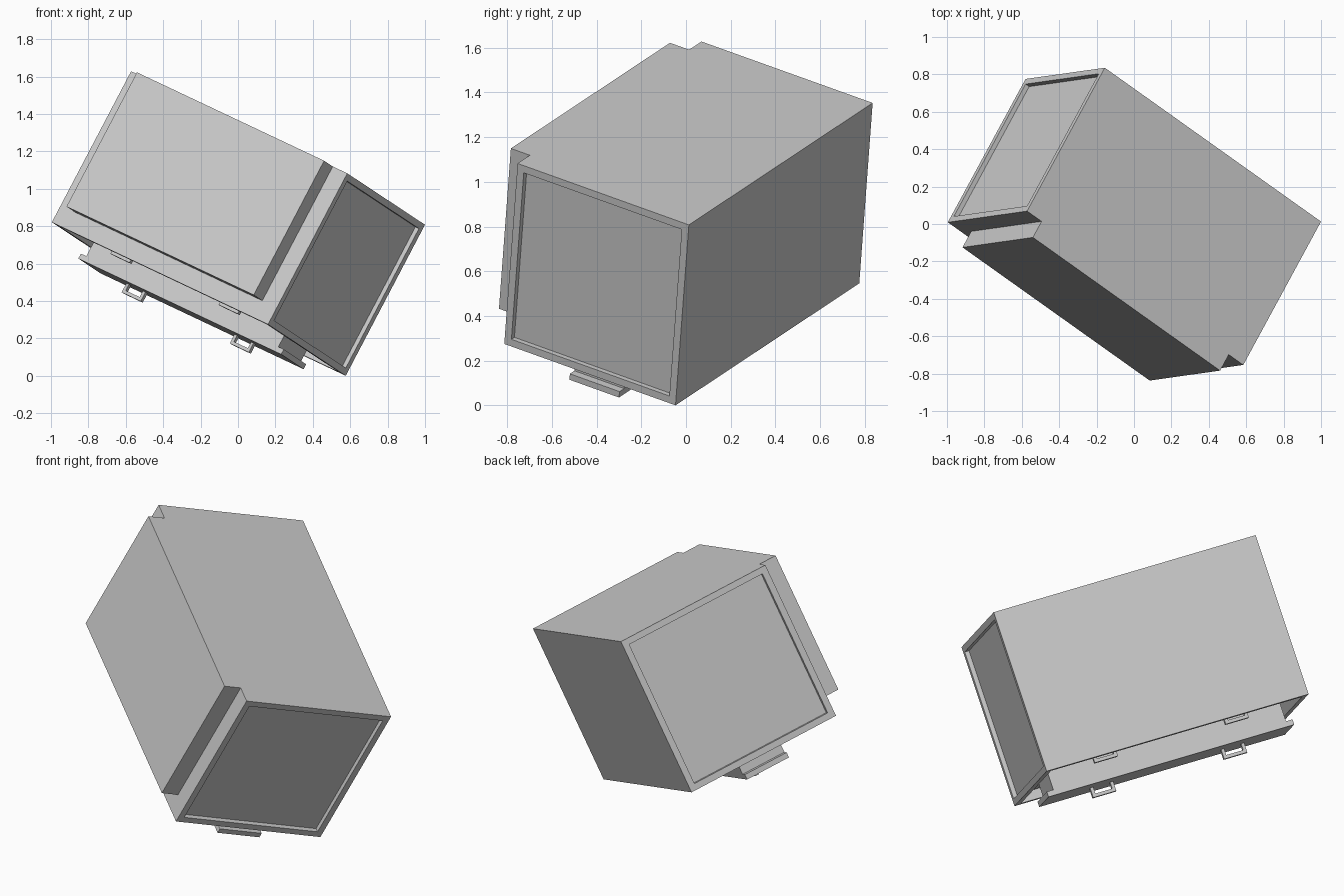
import bpy, bmesh
from mathutils import Matrix, Vector

if "Cube" in bpy.data.objects:
    bpy.data.objects.remove(bpy.data.objects["Cube"], do_unlink=True)

# One plain grey for everything
grey = bpy.data.materials.new("plain grey")
grey.use_nodes = True
COLOUR = (0.6, 0.6, 0.6, 1)
grey.diffuse_color = COLOUR
grey.node_tree.nodes["Principled BSDF"].inputs["Base Color"].default_value = COLOUR

# Tumbled frame: local x = depth (front at 0), y = width, z = top to base
depth_dir = Vector((0.464, 0.0655, 0.884)).normalized()
width_dir = Vector((-0.761, 0.541, 0.358))
base_dir = depth_dir.cross(width_dir).normalized()
width_dir = base_dir.cross(depth_dir)
POSE = Matrix((depth_dir, width_dir, base_dir)).transposed().to_4x4()
POSE.translation = (0.576, -0.047, 0.0)

D, W, H = 0.914, 1.52, 0.914      # cabinet depth, width, height
RIM = 0.045                       # frame around the drawers


def finish(name, bm):
    bmesh.ops.recalc_face_normals(bm, faces=bm.faces[:])
    mesh = bpy.data.meshes.new(name)
    bm.to_mesh(mesh)
    bm.free()
    mesh.materials.append(grey)
    ob = bpy.data.objects.new(name, mesh)
    bpy.context.collection.objects.link(ob)
    ob.matrix_world = POSE
    return ob


def box(lo, hi):
    """New bmesh holding a box between two corners."""
    bm = bmesh.new()
    lo, hi = Vector(lo), Vector(hi)
    size = Matrix.Diagonal((*(hi - lo), 1))
    bmesh.ops.create_cube(bm, size=1, matrix=Matrix.Translation((lo + hi) / 2) @ size)
    return bm


def prism(name, outline, z0, z1):
    """Depth-width outline extruded from z0 to z1."""
    bm = bmesh.new()
    face = bm.faces.new([bm.verts.new((x, y, z0)) for x, y in outline])
    new = bmesh.ops.extrude_face_region(bm, geom=[face])["geom"]
    verts = [v for v in new if isinstance(v, bmesh.types.BMVert)]
    bmesh.ops.translate(bm, vec=(0, 0, z1 - z0), verts=verts)
    return finish(name, bm)


def recess(bm, normal, border, depth):
    """Sink a straight-walled pocket into the face pointing along normal."""
    bm.normal_update()
    face = max(bm.faces, key=lambda f: f.normal.dot(Vector(normal)) * f.calc_area())
    bmesh.ops.inset_individual(bm, faces=[face], thickness=border, depth=0)
    bmesh.ops.inset_individual(bm, faces=[face], thickness=0, depth=-depth)


# Carcass with sunk side panels and an open front
body = box((0, 0, 0), (D, W, H))
recess(body, (0, -1, 0), 0.05, 0.025)
recess(body, (0, 1, 0), 0.05, 0.025)
recess(body, (-1, 0, 0), RIM, 0.85)
finish("cabinet_body", body)

# Plinth set back from the front and sides, flush at the rear
finish("plinth", box((0.102, 0.102, H - 0.001), (D, W - 0.102, H + 0.102)))

# Three drawers with wider fronts; the middle one is pulled out
pitch = (H - 2 * RIM) / 3
for i, (name, front) in enumerate((("top", 0.05), ("middle", -0.09), ("bottom", 0.05))):
    z0 = RIM + i * pitch + 0.005
    z1 = z0 + pitch - 0.01
    back, lip, y0, y1 = front + 0.76, front + 0.03, RIM + 0.002, RIM + 0.04
    prism(name + "_drawer",
          [(front, y0), (lip, y0), (lip, y1), (back, y1),
           (back, W - y1), (lip, W - y1), (lip, W - y0), (front, W - y0)], z0, z1)

    # Pair of U-shaped pulls
    mid = (z0 + z1) / 2
    for side, y in (("left", W / 4), ("right", 3 * W / 4)):
        tip, bar, hw = front - 0.055, 0.018, 0.067
        prism(f"{name}_{side}_handle",
              [(front, y - hw), (tip, y - hw), (tip, y + hw), (front, y + hw),
               (front, y + hw - bar), (tip + bar, y + hw - bar),
               (tip + bar, y - hw + bar), (front, y - hw + bar)],
              mid - 0.012, mid + 0.012)
